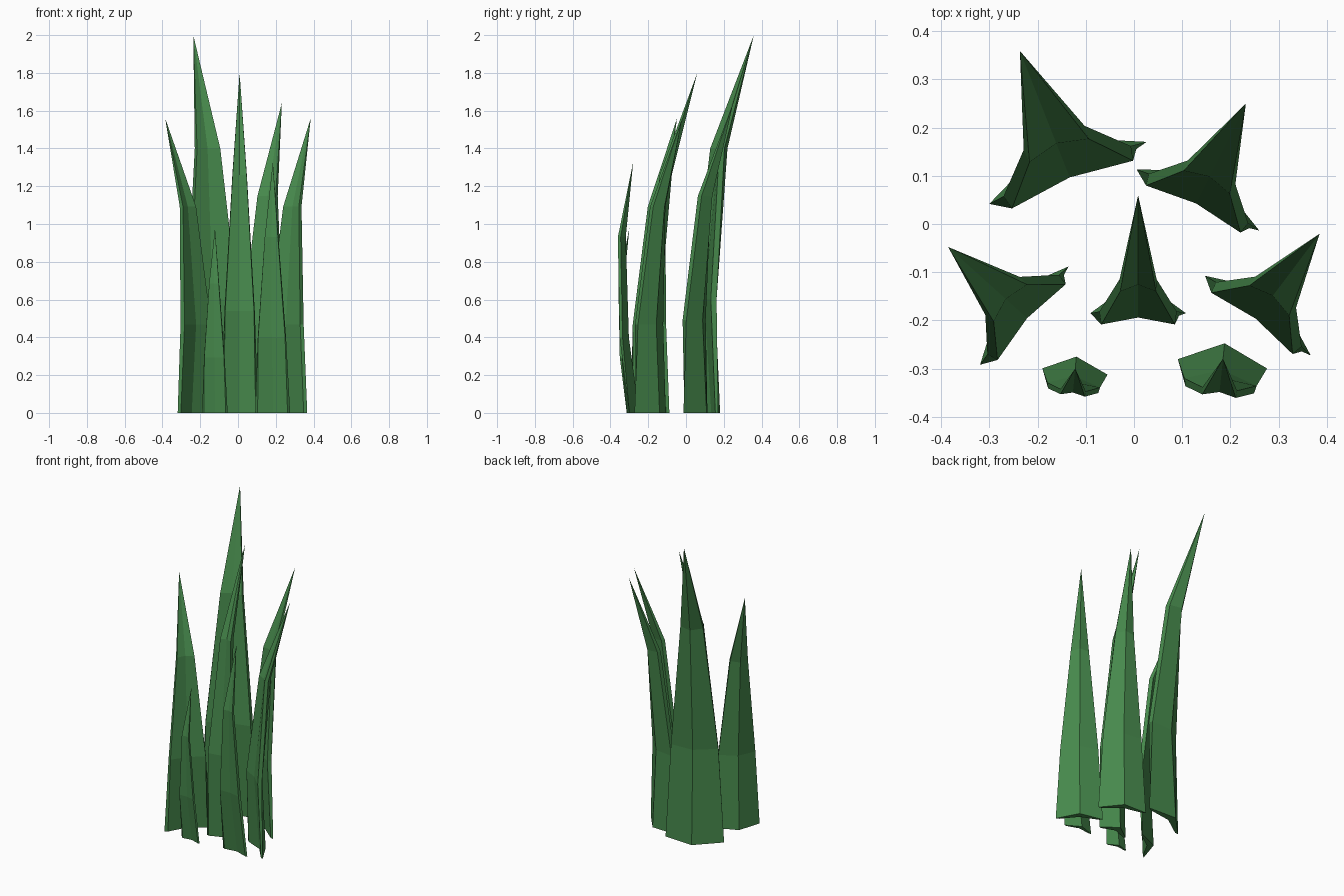
import bpy, bmesh, math

if "Cube" in bpy.data.objects:
    bpy.data.objects.remove(bpy.data.objects["Cube"])

green = bpy.data.materials.new("leaf green")
green.diffuse_color = (0.062, 0.25, 0.072, 1)
green.use_nodes = True
green.node_tree.nodes["Principled BSDF"].inputs["Base Color"].default_value = green.diffuse_color

# Rings of a full-size blade: height, back half width, back y, ridge y,
# front half width, front y, valley y
RINGS = [
    (0.0, 0.1755, 0.0, 0.080, 0.150, -0.006, 0.030),
    (0.6, 0.142, 0.004, 0.052, 0.135, -0.026, -0.010),
    (1.4, 0.068, 0.078, 0.122, 0.066, 0.050, 0.066),
]
TIP = (0, 0.272, 2.0)


def blade(name, x, y, angle, width, depth, height, tilt=0.0):
    """Chevron-section blade that tapers to a point; tilt leans it forward."""
    a = math.radians(angle)
    bm = bmesh.new()

    def vert(u, v, z):
        u, v, z = u * width, v * depth, z * height / 2
        v -= tilt * z
        return bm.verts.new((x + u * math.cos(a) - v * math.sin(a),
                             y + u * math.sin(a) + v * math.cos(a), z))

    rings = []
    for z, bw, by, ridge, fw, fy, valley in RINGS:
        rings.append([vert(u, v, z) for u, v in (
            (-bw, by), (-fw, fy), (0, valley), (fw, fy), (bw, by), (0, ridge))])
    tip = vert(*TIP)
    for low, high in zip(rings, rings[1:]):
        for i in range(6):
            j = (i + 1) % 6
            bm.faces.new((low[i], low[j], high[j], high[i]))
    top, base = rings[-1], rings[0]
    for i in range(6):
        bm.faces.new((top[i], top[(i + 1) % 6], tip))
    # base cap in two halves either side of the ridge
    bm.faces.new((base[0], base[5], base[2], base[1]))
    bm.faces.new((base[5], base[4], base[3], base[2]))
    bmesh.ops.recalc_face_normals(bm, faces=bm.faces)
    me = bpy.data.meshes.new(name)
    bm.to_mesh(me)
    bm.free()
    me.materials.append(green)
    ob = bpy.data.objects.new(name, me)
    bpy.context.collection.objects.link(ob)


# Tall blades fanning outward
blade("tall_blade_back", -0.137, 0.106, 21.5, 1.0, 1.0, 2.0)
blade("tall_blade_back_right", 0.1325, 0.05, -26.5, 0.81, 0.82, 1.64)
blade("tall_blade_left", -0.2275, -0.19, 48, 0.782, 0.782, 1.56)
blade("tall_blade_right", 0.257, -0.19, -37, 0.782, 0.782, 1.56)
blade("tall_blade_middle", 0.0085, -0.185, 0, 0.565, 0.9, 1.8)
# Short front blades leaning forward
blade("short_blade_right", 0.1835, -0.29, -6, 0.53, 0.533, 1.33, 0.101)
blade("short_blade_left", -0.1225, -0.306, -5.5, 0.387, 0.387, 0.98, 0.101)
